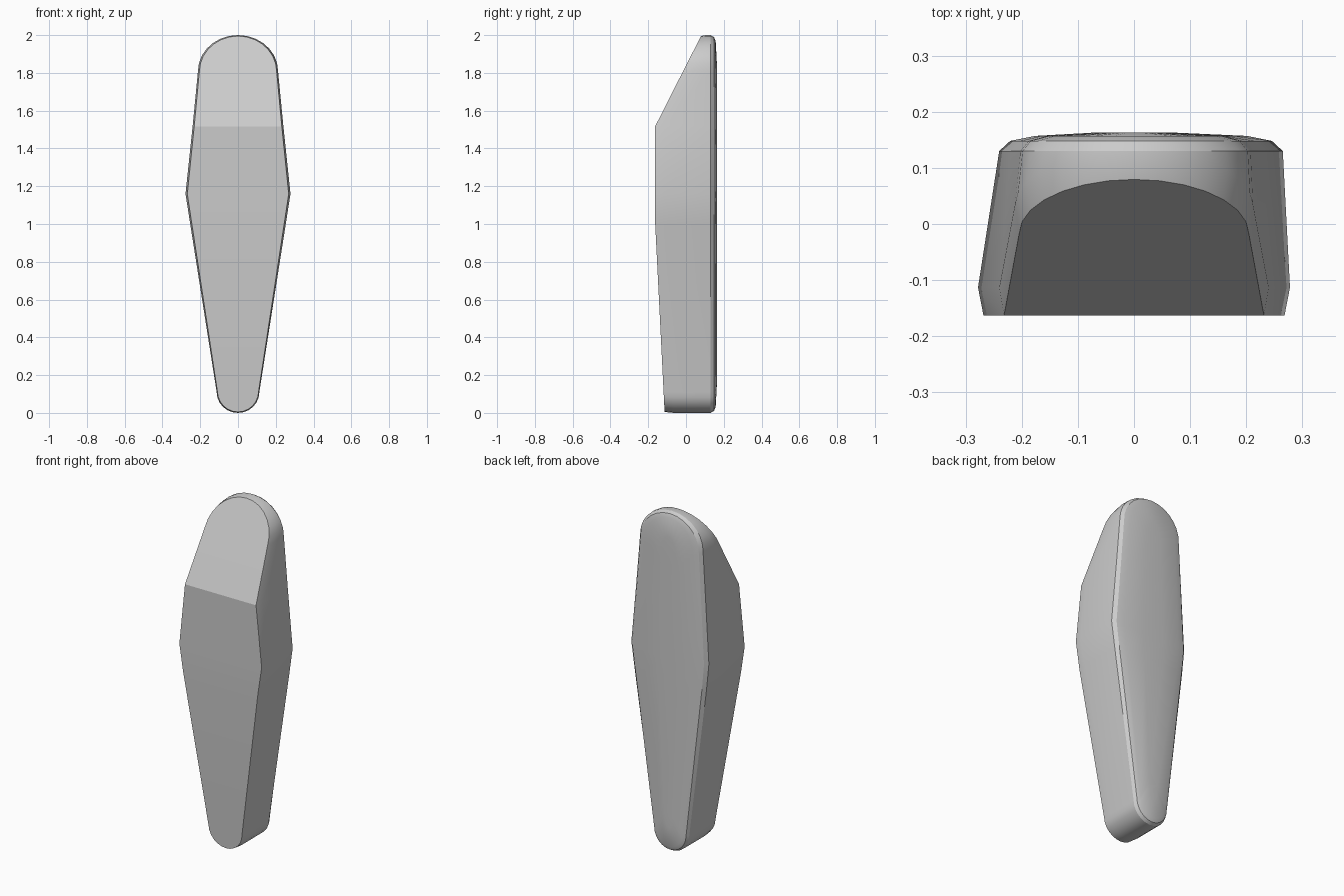
import bpy
import bmesh
from math import sin, cos, pi, radians

cube = bpy.data.objects.get("Cube")
if cube:
    bpy.data.objects.remove(cube, do_unlink=True)

MID, WIDE = 1.16, 0.278


def front_depth(z):
    """Front surface: gentle taper below, flat middle, steep slope above."""
    if z > 1.52:
        return -0.163 + 0.245 * (z - 1.52) / 0.48
    return -0.163 + 0.05 * max(0, 1 - z)


def half_outline():
    """Right half of the tapered outline, from the bottom tip to the top tip."""
    bottom = [(0.113 * sin(a), 0.11 * (1 - cos(a)))
              for a in (pi / 12 * i for i in range(1, 7))]
    middle = [(0.253, 1.0), (WIDE, MID), (0.24, 1.52)]
    top = [(0.212 * cos(a), 1.81 + 0.19 * sin(a))
           for a in (pi / 14 * i for i in range(7))]
    return [(0, 0)] + bottom + middle + top + [(0, 2)]


half = half_outline()
last = len(half) - 1
count = 2 * last
outline = half + [(-x, z) for x, z in half[-2:0:-1]]

bm = bmesh.new()


def add_ring(depth, width, end_inset, lean=0):
    """One closed loop; lean pulls in the broad part of the sides."""
    ring = []
    for x, z in outline:
        zz = 1 + (z - 1) * (1 - end_inset)
        pull = lean * max(0, 1 - abs(z - MID) / 0.9)
        side = 0.035 if x < 0 else 0.01
        xx = x * (width - pull * side / WIDE)
        ring.append(bm.verts.new((xx, depth(zz), zz)))
    return ring


rings = [
    add_ring(front_depth, 0.965, 0.005),
    add_ring(lambda z: min(front_depth(z) + 0.05, 0.105), 1, 0),
    add_ring(lambda z: 0.13, 0.99, 0, 1),
    add_ring(lambda z: 0.148, 0.92, 0.01, 1),
    add_ring(lambda z: 0.157, 0.76, 0.03, 1),
    add_ring(lambda z: 0.163, 0.25, 0.14),
]

# Side walls and rounded back rim
for a, b in zip(rings, rings[1:]):
    for i in range(count):
        j = (i + 1) % count
        bm.faces.new((a[i], a[j], b[j], b[i]))

# Front and back caps, made of rows across the width
for ring in (rings[0], rings[-1]):
    for i in range(last):
        row = [ring[i], ring[i + 1], ring[-i - 1], ring[-i % count]]
        bm.faces.new(list(dict.fromkeys(row)))

bmesh.ops.recalc_face_normals(bm, faces=bm.faces)
mesh = bpy.data.meshes.new("tapered_body")
bm.to_mesh(mesh)
bm.free()
body = bpy.data.objects.new("tapered_body", mesh)
bpy.context.collection.objects.link(body)

# Plain grey finish
grey = bpy.data.materials.new("light_grey")
grey.use_nodes = True
colour = (0.6, 0.6, 0.6, 1)
grey.diffuse_color = colour
grey.node_tree.nodes["Principled BSDF"].inputs["Base Color"].default_value = colour
mesh.materials.append(grey)

bpy.ops.object.select_all(action="DESELECT")
body.select_set(True)
bpy.context.view_layer.objects.active = body
bpy.ops.object.shade_smooth_by_angle(angle=radians(24))
